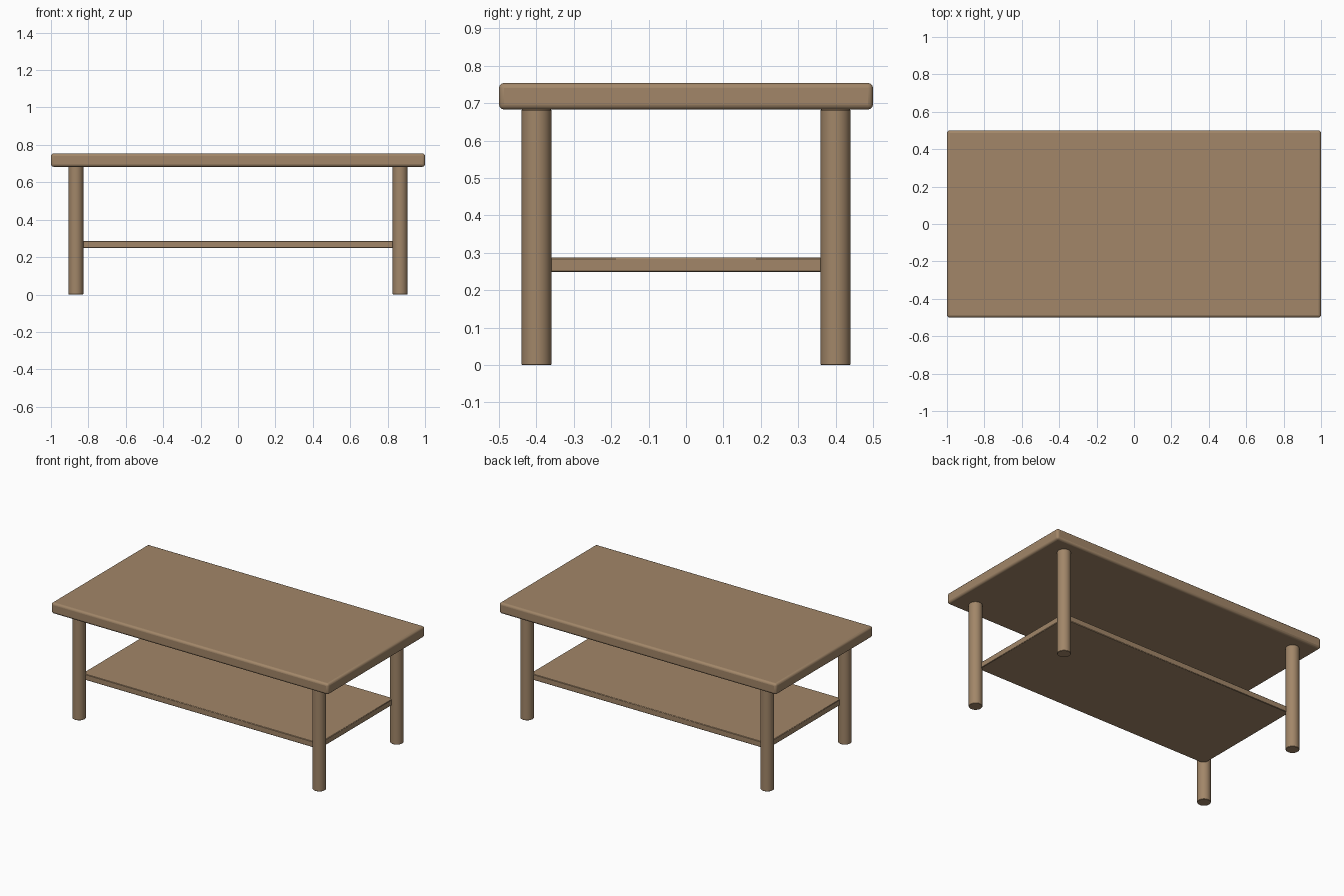
import bpy

cube = bpy.data.objects.get("Cube")
if cube:
    bpy.data.objects.remove(cube, do_unlink=True)

# Single wood colour
wood = bpy.data.materials.new("brown_wood")
wood.use_nodes = True
wood.diffuse_color = (0.36, 0.24, 0.14, 1)
wood.node_tree.nodes["Principled BSDF"].inputs["Base Color"].default_value = wood.diffuse_color


def finish(name, bevel, segments):
    obj = bpy.context.object
    obj.name = obj.data.name = name
    obj.data.materials.append(wood)
    mod = obj.modifiers.new("rounded_edges", "BEVEL")
    mod.width, mod.segments = bevel, segments
    mod.limit_method = "ANGLE"
    bpy.ops.object.shade_smooth_by_angle()


def slab(name, half_x, half_y, z0, z1, bevel, segments):
    bpy.ops.mesh.primitive_cube_add(size=2, location=(0, 0, (z0 + z1) / 2))
    bpy.context.object.scale = (half_x, half_y, (z1 - z0) / 2)
    bpy.ops.object.transform_apply(location=False, rotation=False, scale=True)
    finish(name, bevel, segments)


# Tabletop and lower shelf
TOP_UNDERSIDE = 0.683
slab("tabletop", 1, 0.5, TOP_UNDERSIDE, 0.754, 0.014, 3)
slab("lower_shelf", 0.855, 0.385, 0.249, 0.287, 0.003, 1)

# Four round legs
for side, x in (("left", 0.867), ("right", -0.867)):
    for end, y in (("front", -0.4), ("back", 0.4)):
        bpy.ops.mesh.primitive_cylinder_add(
            vertices=32, radius=0.04, depth=TOP_UNDERSIDE,
            location=(x, y, TOP_UNDERSIDE / 2))
        finish(f"{end}_{side}_leg", 0.002, 1)
